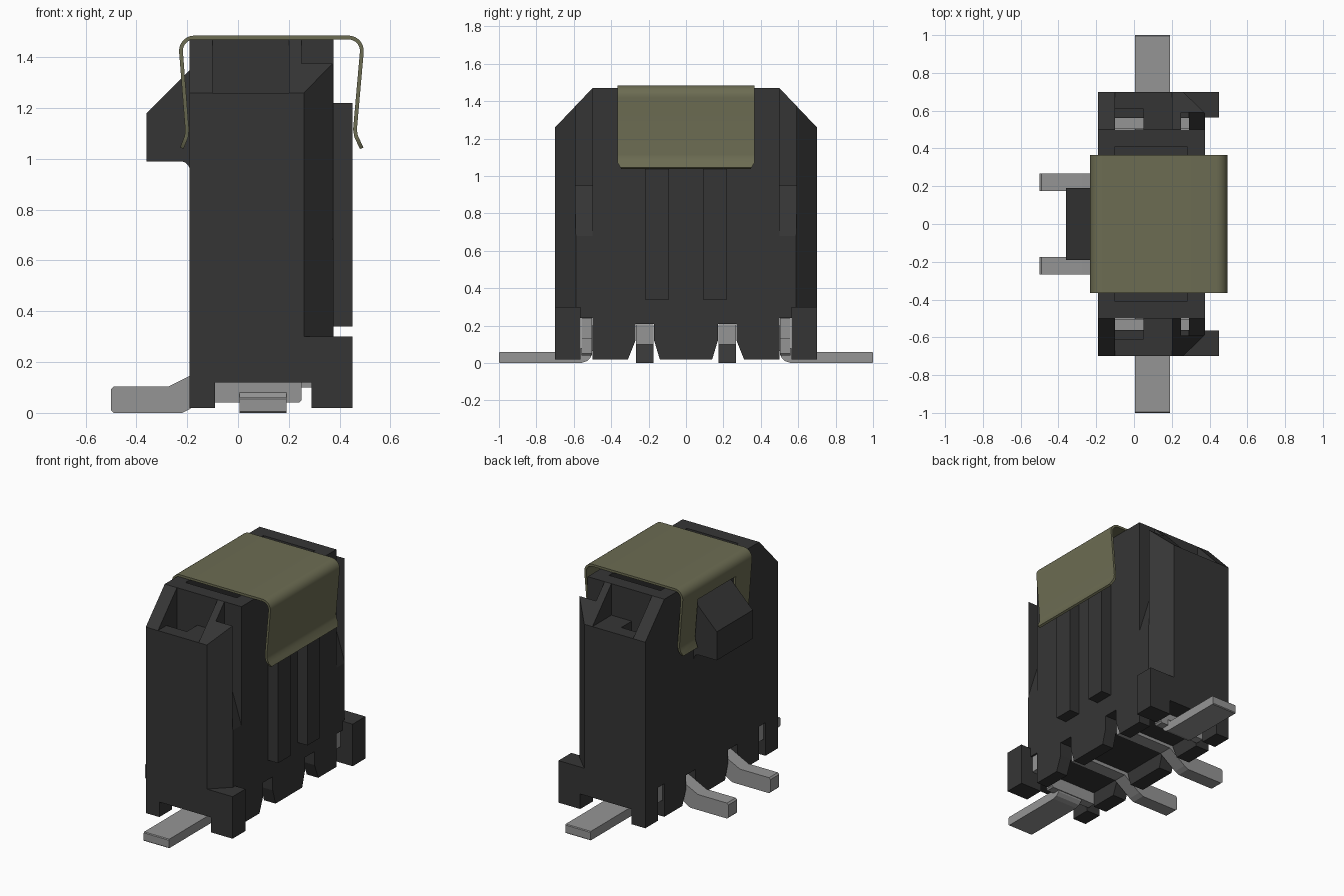
import bpy, bmesh, math

cube = bpy.data.objects.get("Cube")
if cube:
    bpy.data.objects.remove(cube, do_unlink=True)


def material(name, colour):
    m = bpy.data.materials.new(name)
    m.use_nodes = True
    m.diffuse_color = (*colour, 1)
    m.node_tree.nodes["Principled BSDF"].inputs["Base Color"].default_value = (*colour, 1)
    return m


BLACK = material("black plastic", (0.036, 0.036, 0.036))
METAL = material("grey metal", (0.30, 0.30, 0.30))
OLIVE = material("olive metal", (0.15, 0.15, 0.085))


def prism(name, pts, axis, lo, hi, mat):
    """Extrude a flat outline along an axis; pts hold the other two coordinates in order."""
    def place(p, t):
        q = list(p)
        q.insert("xyz".index(axis), t)
        return q
    bm = bmesh.new()
    face = bm.faces.new([bm.verts.new(place(p, lo)) for p in pts])
    geo = bmesh.ops.extrude_face_region(bm, geom=[face])["geom"]
    shift = place((0, 0), hi - lo)
    bmesh.ops.translate(bm, vec=shift, verts=[g for g in geo if isinstance(g, bmesh.types.BMVert)])
    bmesh.ops.recalc_face_normals(bm, faces=bm.faces)
    me = bpy.data.meshes.new(name)
    bm.to_mesh(me)
    bm.free()
    me.materials.append(mat)
    ob = bpy.data.objects.new(name, me)
    bpy.context.collection.objects.link(ob)
    return ob


def box(name, x, y, z, mat):
    y = sorted(y)
    return prism(name, [(x[0], y[0]), (x[1], y[0]), (x[1], y[1]), (x[0], y[1])], "z", *z, mat)


def cut(target, cutters):
    for c in cutters:
        mod = target.modifiers.new("cut", "BOOLEAN")
        mod.operation = "DIFFERENCE"
        mod.solver = "EXACT"
        mod.object = c
        c.hide_render = True
    bpy.context.view_layer.update()
    graph = bpy.context.evaluated_depsgraph_get()
    me = bpy.data.meshes.new_from_object(target.evaluated_get(graph))
    target.modifiers.clear()
    target.data = me
    for c in cutters:
        bpy.data.objects.remove(c, do_unlink=True)


# Housing: side outline with pin gaps along the foot
half = [(0.14, 0.02), (0.17, 0.12), (0.17, 0.21), (0.27, 0.21), (0.27, 0.12), (0.31, 0.02),
        (0.5, 0.02), (0.5, 0.24), (0.565, 0.24), (0.565, 0.02), (0.7, 0.02), (0.7, 1.26), (0.5, 1.47)]
outline = half + [(-y, z) for y, z in reversed(half)]
housing = prism("housing", outline, "x", -0.19, 0.375, BLACK)

cutters = [
    box("underside_channel", (-0.09, 0.29), (-0.8, 0.8), (-0.1, 0.12), BLACK),
    box("top_socket", (-0.1, 0.28), (-0.41, 0.41), (0.4, 1.6), BLACK),
]
for s in (-1, 1):
    cutters += [
        prism("corner_chamfer", [(0.26, s * 0.7), (0.36, s * 0.8), (0.5, s * 0.8), (0.5, s * 0.465)],
              "z", 0.3, 1.6, BLACK),
        box("end_pocket", (-0.1, 0.2), (s * 0.5, s * 0.8), (1.26, 1.6), BLACK),
        box("pocket_step", (-0.1, 0.05), (s * 0.5, s * 0.61), (1.1, 1.3), BLACK),
        box("pocket_shaft", (-0.1, 0.05), (s * 0.5, s * 0.56), (0.2, 1.15), BLACK),
        prism("side_slot", [(0.25, 1.6), (0.4, 1.6), (0.4, 0.6), (0.29, 0.95), (0.25, 0.95)],
              "y", *sorted((s * 0.5, s * 0.59)), BLACK),
        box("slot_shaft", (0.25, 0.29), (s * 0.5, s * 0.56), (0.2, 1.0), BLACK),
    ]
cut(housing, cutters)

# Latch bump with a small fillet below
fillet = [(-0.225 + 0.035 * math.sin(a), 0.955 + 0.035 * math.cos(a))
          for a in (math.pi / 2 * i / 5 for i in range(6))]
prism("latch_bump", [(-0.18, 1.36), (-0.19, 1.35), (-0.36, 1.18), (-0.36, 0.99)] + fillet + [(-0.18, 0.955)],
      "y", -0.19, 0.19, BLACK)

for s, side in ((-1, "front"), (1, "back")):
    box(side + "_foot", (0.29, 0.45), (s * 0.565, s * 0.7), (0.02, 0.3), BLACK)
    box(side + "_rib", (0.37, 0.45), (s * 0.09, s * 0.22), (0.34, 1.22), BLACK)

    # Solder tab: flat tongue bent up into a wide plate
    tongue = [(1, 0.005), (0.995, 0), (0.56, 0), (0.53, 0.01), (0.51, 0.03), (0.5, 0.07),
              (0.5, 0.2), (0.56, 0.2), (0.56, 0.08), (0.58, 0.06), (0.995, 0.06), (1, 0.055)]
    prism(side + "_solder_tongue", [(s * y, z) for y, z in tongue], "x", 0.005, 0.19, METAL)
    plate = [(-0.095, 0.24), (-0.095, 0.04), (0.24, 0.04), (0.25, 0.05), (0.25, 0.13), (0.285, 0.13), (0.285, 0.24)]
    prism(side + "_solder_plate", plate, "y", *sorted((s * 0.502, s * 0.56)), METAL)
    box(side + "_plate_ends", (-0.18, 0.365), (s * 0.502, s * 0.56), (0.13, 0.238), METAL)

    # Contact pin running under the housing
    pin = [(-0.5, 0.01), (-0.49, 0), (-0.22, 0), (-0.19, 0.015), (-0.07, 0.1), (0.29, 0.1),
           (0.29, 0.205), (-0.07, 0.205), (-0.275, 0.103), (-0.49, 0.103), (-0.5, 0.093)]
    prism(side + "_contact_pin", pin, "y", *sorted((s * 0.175, s * 0.268)), METAL)


# Spring clip: bent strip with rounded shoulders and flared lips
def arc(cx, cz, r, start, end, n=8):
    return [(cx + r * math.cos(math.radians(start + (end - start) * i / n)),
             cz + r * math.sin(math.radians(start + (end - start) * i / n))) for i in range(n + 1)]


def strip(path, t):
    """Offset an open path inward to give a closed strip outline."""
    inner = []
    for i, (x, z) in enumerate(path):
        a, b = path[max(i - 1, 0)], path[min(i + 1, len(path) - 1)]
        dx, dz = b[0] - a[0], b[1] - a[1]
        d = math.hypot(dx, dz)
        inner.append((x + t * dz / d, z - t * dx / d))
    return path + inner[::-1]


path = ([(-0.228, 1.045), (-0.21, 1.09), (-0.208, 1.115)] + arc(-0.172, 1.425, 0.06, 186, 90)
        + arc(0.435, 1.425, 0.06, 90, -6) + [(0.468, 1.115), (0.472, 1.09), (0.494, 1.045)])
clip = prism("spring_clip", strip(path, 0.015), "y", -0.365, 0.365, OLIVE)
notches = [box("latch_window", (-0.4, -0.12), (-0.2, 0.2), (0.9, 1.365), OLIVE)]
for s in (-1, 1):
    notches.append(prism("lip_corner", [(s * 0.325, 1.0), (s * 0.4, 1.0), (s * 0.4, 1.1), (s * 0.365, 1.07)],
                         "x", -0.5, 0.6, OLIVE))
cut(clip, notches)

bpy.ops.object.select_all(action="DESELECT")
clip.select_set(True)
bpy.context.view_layer.objects.active = clip
bpy.ops.object.shade_smooth_by_angle(angle=math.radians(30))
